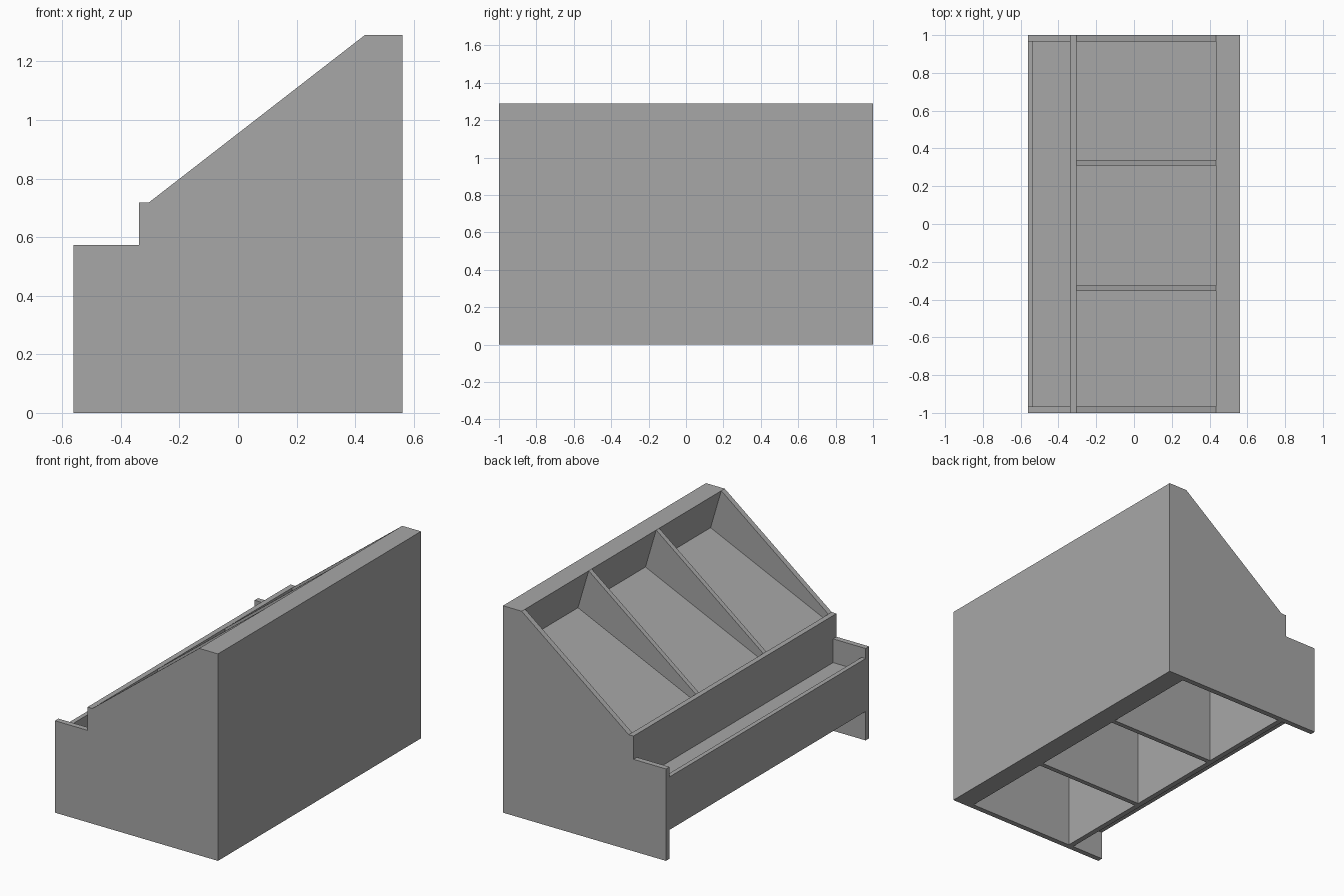
import bpy
import bmesh

cube = bpy.data.objects.get("Cube")
if cube:
    bpy.data.objects.remove(cube, do_unlink=True)

grey = bpy.data.materials.new("plain_grey")
grey.use_nodes = True
colour = (0.39, 0.39, 0.39, 1)
grey.diffuse_color = colour
grey.node_tree.nodes["Principled BSDF"].inputs["Base Color"].default_value = colour


def board(name, profile, y0, y1):
    """Extrude an x-z profile from y0 to y1."""
    bm = bmesh.new()
    face = bm.faces.new([bm.verts.new((x, y0, z)) for x, z in profile])
    ext = bmesh.ops.extrude_face_region(bm, geom=[face])
    verts = [v for v in ext["geom"] if isinstance(v, bmesh.types.BMVert)]
    bmesh.ops.translate(bm, verts=verts, vec=(0, y1 - y0, 0))
    bmesh.ops.recalc_face_normals(bm, faces=bm.faces)
    mesh = bpy.data.meshes.new(name)
    bm.to_mesh(mesh)
    bm.free()
    mesh.materials.append(grey)
    obj = bpy.data.objects.new(name, mesh)
    bpy.context.scene.collection.objects.link(obj)
    return obj


def rect(x0, x1, z0, z1):
    return [(x0, z0), (x1, z0), (x1, z1), (x0, z1)]


FRONT, BACK, TOP = -0.562, 0.562, 1.29
LIP_OUT, LIP_IN, LIP_Z = -0.338, -0.305, 0.718
RIM = 0.433                     # inner edge of the thick back
IN = 0.966                      # inner face of the side panels

# Side panels with stepped, sloping outline
side = [(FRONT, 0), (FRONT, 0.573), (LIP_OUT, 0.573), (LIP_OUT, LIP_Z),
        (LIP_IN, LIP_Z), (RIM, TOP), (BACK, TOP), (BACK, 0)]
board("right_side_panel", side, -1, -IN)
board("left_side_panel", side, IN, 1)

# Thick back, undercut above the bin floor
back = [(BACK, 0), (BACK, TOP), (RIM, TOP), (0.507, 1.04), (RIM, 1.006), (RIM, 0)]
board("back_panel", back, -IN, IN)

# Upright board between bins and tray
board("middle_panel", rect(LIP_OUT, LIP_IN, 0, LIP_Z), -IN, IN)

# Bin dividers
divider = [(LIP_IN, 0), (LIP_IN, LIP_Z), (RIM, TOP), (0.52, 1.03), (0.52, 0)]
for name, y in (("left_divider", 0.325), ("right_divider", -0.34)):
    board(name, divider, y - 0.015, y + 0.015)

# Sloping bin floor
floor = [(LIP_IN, 0.67), (0.507, 1.04), (0.507, 1.01), (LIP_IN, 0.64)]
board("bin_floor", floor, -IN, IN)

# Low tray along the front
board("tray_front", rect(FRONT, FRONT + 0.028, 0.18, 0.51), -IN, IN)
board("tray_floor", rect(FRONT + 0.028, LIP_OUT, 0.395, 0.425), -IN, IN)
